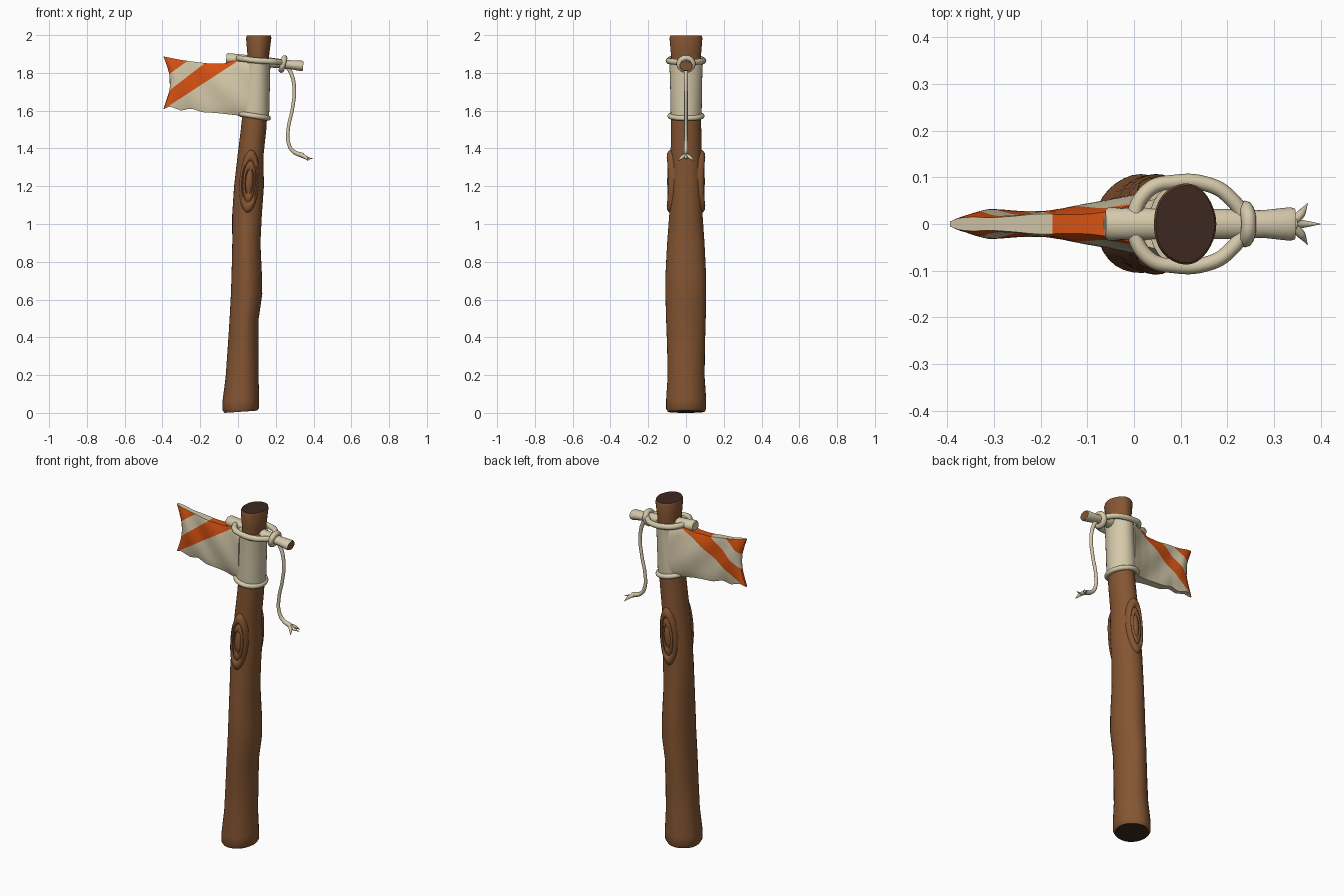
import bpy, bmesh, math
from mathutils import Vector

if "Cube" in bpy.data.objects:
    bpy.data.objects.remove(bpy.data.objects["Cube"])


def material(name, rgb):
    m = bpy.data.materials.new(name)
    m.diffuse_color = (*rgb, 1)
    m.use_nodes = True
    m.node_tree.nodes["Principled BSDF"].inputs["Base Color"].default_value = m.diffuse_color
    return m


WOOD = material("brown wood", (0.235, 0.092, 0.032))
DARK = material("dark end grain", (0.048, 0.022, 0.015))
CREAM = material("cream cloth", (0.66, 0.58, 0.40))
ORANGE = material("orange dye", (0.68, 0.085, 0.006))


def finish(name, bm, mats, angle=40):
    bmesh.ops.recalc_face_normals(bm, faces=bm.faces)
    me = bpy.data.meshes.new(name)
    bm.to_mesh(me)
    bm.free()
    for m in mats:
        me.materials.append(m)
    ob = bpy.data.objects.new(name, me)
    bpy.context.collection.objects.link(ob)
    bpy.ops.object.select_all(action='DESELECT')
    ob.select_set(True)
    bpy.context.view_layer.objects.active = ob
    bpy.ops.object.shade_smooth_by_angle(angle=math.radians(angle))
    return ob


def loft(rings, caps=(0, 0)):
    """Skin closed rings of points; caps give the material index of each end."""
    bm = bmesh.new()
    vs = [[bm.verts.new(p) for p in r] for r in rings]
    n = len(rings[0])
    for a, b in zip(vs, vs[1:]):
        for i in range(n):
            j = (i + 1) % n
            bm.faces.new((a[i], a[j], b[j], b[i]))
    for ring, mi in zip((vs[0], vs[-1]), caps):
        bm.faces.new(ring).material_index = mi
    return bm


def ellipse_z(cx, rx, ry, z, tilt=0, n=28, wob=0.0):
    ring = []
    for i in range(n):
        a = 2 * math.pi * i / n
        k = 1 + wob * math.sin(5 * a + 4 * z)
        c = math.cos(a)
        ring.append((cx + rx * k * c, ry * k * math.sin(a), z + tilt * c))
    return ring


def tube(name, pts, radius, mat, cyclic=False, radii=None):
    cu = bpy.data.curves.new(name, 'CURVE')
    cu.dimensions = '3D'
    cu.bevel_depth = radius
    cu.bevel_resolution = 3
    cu.resolution_u = 8
    cu.use_fill_caps = True
    sp = cu.splines.new('BEZIER')
    sp.bezier_points.add(len(pts) - 1)
    for i, (bp, p) in enumerate(zip(sp.bezier_points, pts)):
        bp.co = p
        bp.handle_left_type = bp.handle_right_type = 'AUTO'
        bp.radius = radii[i] if radii else 1
    sp.use_cyclic_u = cyclic
    cu.materials.append(mat)
    ob = bpy.data.objects.new(name, cu)
    bpy.context.collection.objects.link(ob)
    bpy.ops.object.select_all(action='DESELECT')
    ob.select_set(True)
    bpy.context.view_layer.objects.active = ob
    bpy.ops.object.convert(target='MESH')
    bpy.ops.object.shade_smooth()


def interp(table, x):
    for (x0, y0), (x1, y1) in zip(table, table[1:]):
        if x <= x1:
            return y0 + (y1 - y0) * (x - x0) / (x1 - x0)
    return table[-1][1]


# Post: left x, right x, half depth, height
post = [(-.072, .102, .097, .006), (-.083, .112, .106, .022), (-.082, .112, .106, .07),
        (-.066, .108, .098, .19), (-.055, .108, .100, .35), (-.045, .109, .105, .50),
        (-.038, .128, .108, .63), (-.034, .126, .107, .74), (-.030, .119, .099, .90),
        (-.030, .127, .088, 1.05), (-.020, .138, .086, 1.20), (-.002, .135, .082, 1.36),
        (.015, .150, .080, 1.50), (.030, .158, .079, 1.65), (.045, .162, .078, 1.84),
        (.049, .165, .080, 1.90), (.042, .176, .087, 1.985), (.046, .173, .083, 1.997)]
rings = [ellipse_z((l + r) / 2, (r - l) / 2, d, z, .006 if z < .1 else 0, 32, .01)
         for l, r, d, z in post]
finish("post", loft(rings, (1, 1)), [WOOD, DARK])

# Raised oval wood knots with concentric grooves, front and back
knot = [(1.05, .055), (1, .088), (.92, .099), (.78, .102), (.70, .097), (.66, .090),
        (.58, .097), (.46, .099), (.38, .090), (.28, .097), (.05, .100)]
for side, label in ((-1, "front"), (1, "back")):
    rings = []
    for r, h in knot:
        ring = []
        for i in range(32):
            a = 2 * math.pi * i / 32
            dx, dz = .052 * r * math.cos(a), .165 * r * math.sin(a)
            y = h - .012 * (dx / .05) ** 2
            ring.append((.06 + dx + .06 * dz, side * y, 1.225 + dz))
        rings.append(ring)
    finish(label + "_wood_knot", loft(rings), [WOOD], 60)

# Cloth sleeve around the post
sleeve = [(.086, .078, .080, 1.56), (.088, .078, .083, 1.62), (.094, .074, .084, 1.72),
          (.100, .070, .087, 1.82), (.102, .070, .090, 1.87)]
finish("cloth_sleeve", loft([ellipse_z(c, rx, ry, z, -.008, 32, .008)
                             for c, rx, ry, z in sleeve]), [CREAM])

# Flag: thick cloth wedge, cut along the stripe edges
top = [(-.395, 1.887), (-.30, 1.868), (-.16, 1.85), (-.07, 1.85), (.0, 1.872), (.06, 1.872)]
low = [(-.395, 1.608), (-.36, 1.622), (-.30, 1.60), (-.25, 1.612), (-.19, 1.592),
       (-.12, 1.588), (.0, 1.575), (.06, 1.565)]
wide = [(-.395, .008), (-.375, .022), (-.34, .029), (-.25, .025), (-.16, .031),
        (-.06, .047), (.0, .062), (.06, .084)]
rings = []
for i in range(31):
    x = -.395 + .455 * i / 30
    half = []
    for j in range(13):
        v = j / 12
        z = interp(low, x) + v * (interp(top, x) - interp(low, x))
        fade = max(0, 1 - i / 18)
        t = interp(wide, x) * (.62 + .38 * math.sin(math.pi * v) ** .6)
        t += .004 * math.sin(26 * x + 7 * v) * min(1, i / 5)
        bow = .036 * math.sin(math.pi * v) * fade ** 2
        half.append((x + bow, t, z))
    rings.append([(x, -t, z) for x, t, z in half] + half[::-1])
bm = loft(rings)
edges = {"low": ((-.39, 1.61), (.01, 1.87)),
         "high": ((-.385, 1.69), (-.175, 1.852)),
         "corner": ((-.37, 1.79), (-.262, 1.867))}


def above(key, p):
    (x0, z0), (x1, z1) = edges[key]
    return (p.z - z0) * (x1 - x0) - (p.x - x0) * (z1 - z0) > 0


for (x0, z0), (x1, z1) in edges.values():
    bmesh.ops.bisect_plane(bm, geom=bm.verts[:] + bm.edges[:] + bm.faces[:], dist=1e-5,
                           plane_co=(x0, 0, z0), plane_no=(z0 - z1, 0, x1 - x0))
bm.normal_update()
for f in bm.faces:
    c = f.calc_center_median()
    stripe = above("low", c) and not above("high", c)
    corner = above("corner", c) and abs(f.normal.z) < .7
    f.material_index = int(stripe or corner)
finish("flag", bm, [CREAM, ORANGE], 50)

# Cross stick through the top of the sleeve, with a bare wood end
rings = []
for x, z, ry, rz in ((-.062, 1.876, .030, .024), (-.055, 1.876, .035, .029),
                     (.10, 1.862, .034, .028), (.28, 1.843, .030, .024),
                     (.335, 1.837, .036, .028), (.345, 1.836, .033, .025)):
    rings.append([(x + .08 * rz * math.sin(a), ry * math.cos(a), z + rz * math.sin(a))
                  for a in (2 * math.pi * i / 18 for i in range(18))])
finish("cross_stick", loft(rings, (0, 1)), [CREAM, WOOD])

# Rope loops: teardrop loop at the top, round loop below
half = [(.20, .062, 1.859), (.15, .087, 1.862), (.09, .090, 1.866), (.03, .072, 1.874)]
loop = [(.235, 0, 1.853)] + half + [(.0, 0, 1.876)] + [(x, -y, z) for x, y, z in half[::-1]]
tube("top_rope_loop", loop, .016, CREAM, True)
tube("bottom_rope_loop", ellipse_z(.084, .076, .084, 1.572, -.012, 12), .014, CREAM, True)

# Rope knot wrapped around the stick
tube("rope_knot", [(.238 + .008 * math.sin(a), .034 * math.cos(a), 1.847 + .031 * math.sin(a))
                   for a in (math.pi * i / 4 for i in range(8))], .016, CREAM, True)

# Hanging rope with a frayed end
tube("hanging_rope", [(.245, 0, 1.845), (.275, 0, 1.81), (.298, 0, 1.72), (.288, 0, 1.61),
                      (.267, 0, 1.51), (.267, 0, 1.43), (.292, 0, 1.385), (.345, 0, 1.362)],
     .011, CREAM, radii=[1, 1, .9, .85, .85, .9, 1, 1.3])
for i, tip in enumerate(((.40, 0, 1.345), (.372, .044, 1.333), (.372, -.044, 1.333))):
    mid = (.358, tip[1] * .5, 1.352)
    tube("frayed_strand_%d" % (i + 1), [(.335, 0, 1.366), mid, tip], .011, CREAM,
         radii=[1, .85, .08])
